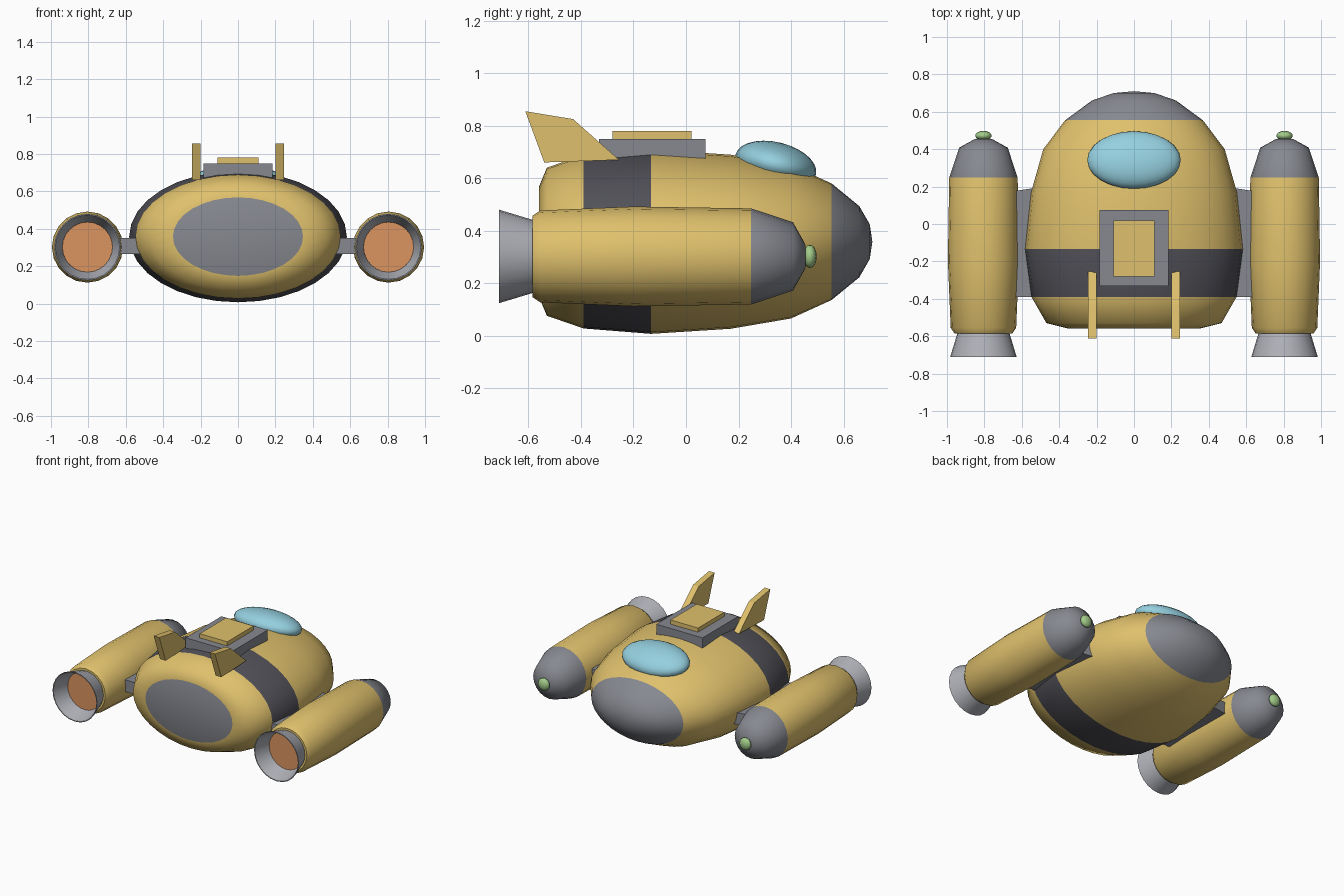
import bpy, bmesh, math
from mathutils import Matrix, Vector

if "Cube" in bpy.data.objects:
    bpy.data.objects.remove(bpy.data.objects["Cube"])


def material(name, rgb):
    m = bpy.data.materials.new(name)
    m.diffuse_color = (*rgb, 1)
    m.use_nodes = True
    m.node_tree.nodes["Principled BSDF"].inputs["Base Color"].default_value = m.diffuse_color
    return m


YELLOW = material("yellow hull", (0.74, 0.53, 0.15))
GREY = material("grey", (0.24, 0.25, 0.28))
DARK = material("dark band", (0.082, 0.082, 0.098))
SILVER = material("silver", (0.43, 0.44, 0.48))
ORANGE = material("orange glow", (0.71, 0.30, 0.115))
BLUE = material("blue glass", (0.30, 0.63, 0.74))
GREEN = material("green lamp", (0.36, 0.60, 0.25))


def finish(name, bm, mats, smooth=None):
    bmesh.ops.recalc_face_normals(bm, faces=bm.faces)
    me = bpy.data.meshes.new(name)
    bm.to_mesh(me)
    bm.free()
    for m in mats:
        me.materials.append(m)
    ob = bpy.data.objects.new(name, me)
    bpy.context.collection.objects.link(ob)
    if smooth:
        bpy.ops.object.select_all(action='DESELECT')
        ob.select_set(True)
        bpy.context.view_layer.objects.active = ob
        bpy.ops.object.shade_smooth_by_angle(angle=math.radians(smooth))
    return ob


def lathe(name, cx, cz, profile, mats, rule=lambda y: 0, squash=1.0, segs=24, smooth=50, loop=False):
    """Turn (y, radius) points around a y axis; rule(y) picks the material."""
    bm = bmesh.new()
    rings = []
    for y, r in profile:
        if r == 0:
            rings.append([bm.verts.new((cx, y, cz))] * segs)
        else:
            rings.append([bm.verts.new((cx + r * math.cos(a), y, cz + squash * r * math.sin(a)))
                          for a in (2 * math.pi * i / segs for i in range(segs))])
    pairs = list(zip(rings, rings[1:]))
    if loop:
        pairs.append((rings[-1], rings[0]))
    for a, b in pairs:
        for i in range(segs):
            j = (i + 1) % segs
            quad = list(dict.fromkeys((a[i], a[j], b[j], b[i])))
            f = bm.faces.new(quad)
            f.material_index = rule(f.calc_center_median().y)
    return finish(name, bm, mats, smooth)


def prism(name, points, axis_vec, mat):
    """Extrude a flat outline along a vector."""
    bm = bmesh.new()
    face = bm.faces.new([bm.verts.new(p) for p in points])
    ext = bmesh.ops.extrude_face_region(bm, geom=[face])
    bmesh.ops.translate(bm, vec=Vector(axis_vec),
                        verts=[v for v in ext['geom'] if isinstance(v, bmesh.types.BMVert)])
    return finish(name, bm, [mat])


def box(name, x0, x1, y0, y1, z0, z1, mat):
    return prism(name, [(x0, y0, z0), (x1, y0, z0), (x1, y1, z0), (x0, y1, z0)], (0, 0, z1 - z0), mat)


def ellipsoid(name, centre, radii, tilt, mat, u=24, v=14):
    bm = bmesh.new()
    bmesh.ops.create_uvsphere(bm, u_segments=u, v_segments=v, radius=1)
    bm.transform(Matrix.Translation(centre) @ Matrix.Rotation(tilt, 4, 'X') @ Matrix.Diagonal((*radii, 1)))
    return finish(name, bm, [mat], 60)


# Main hull: flattened egg with grey end panel, dark belt and grey nose
def hull_colour(y):
    if y < -0.55 or y > 0.555:
        return 1
    return 2 if -0.39 < y < -0.133 else 0


lathe("hull", 0, 0.358,
      [(-0.56, 0), (-0.56, 0.348), (-0.53, 0.468), (-0.39, 0.548), (-0.133, 0.582),
       (0.17, 0.55), (0.40, 0.485), (0.555, 0.368), (0.66, 0.225), (0.70, 0.11), (0.71, 0)],
      [YELLOW, GREY, DARK], hull_colour, squash=0.603, segs=32)

# Canopy
ellipsoid("canopy", (0, 0.342, 0.652), (0.25, 0.158, 0.085), math.radians(-14), BLUE)

# Roof hatch
box("hatch_base", -0.185, 0.185, -0.332, 0.075, 0.675, 0.75, GREY)
box("hatch_cover", -0.11, 0.11, -0.28, 0.02, 0.75, 0.78, YELLOW)

for side, s in (("left", -1), ("right", 1)):
    # Tail fin
    prism("fin_" + side,
          [(s * 0.2, y, z) for y, z in ((-0.612, 0.855), (-0.43, 0.825), (-0.255, 0.67), (-0.54, 0.66))],
          (s * 0.045, 0, 0), YELLOW)
    # Strut joining hull to engine
    prism("strut_" + side,
          [(s * x, y, 0.265) for x, y in ((0.45, -0.39), (0.68, -0.39), (0.68, 0.17), (0.45, 0.205))],
          (0, 0, 0.085), GREY)
    # Engine pod with grey nose
    cx, cz = s * 0.805, 0.302
    lathe("engine_" + side, cx, cz,
          [(-0.585, 0), (-0.585, 0.155), (-0.555, 0.175), (-0.2, 0.19), (0.248, 0.183),
           (0.408, 0.13), (0.455, 0.045), (0.455, 0)],
          [YELLOW, GREY], lambda y: 1 if y > 0.248 else 0, segs=20)
    # Hollow flared nozzle and glowing disc inside
    lathe("nozzle_" + side, cx, cz,
          [(-0.58, 0.138), (-0.712, 0.178), (-0.712, 0.172), (-0.58, 0.130)],
          [SILVER], loop=True)
    lathe("exhaust_glow_" + side, cx, cz,
          [(-0.602, 0), (-0.602, 0.134), (-0.58, 0.128), (-0.58, 0)], [ORANGE], smooth=30)
    # Nose lamp
    ellipsoid("lamp_" + side, (cx, 0.472, cz), (0.044, 0.026, 0.044), 0, GREEN, 14, 8)
